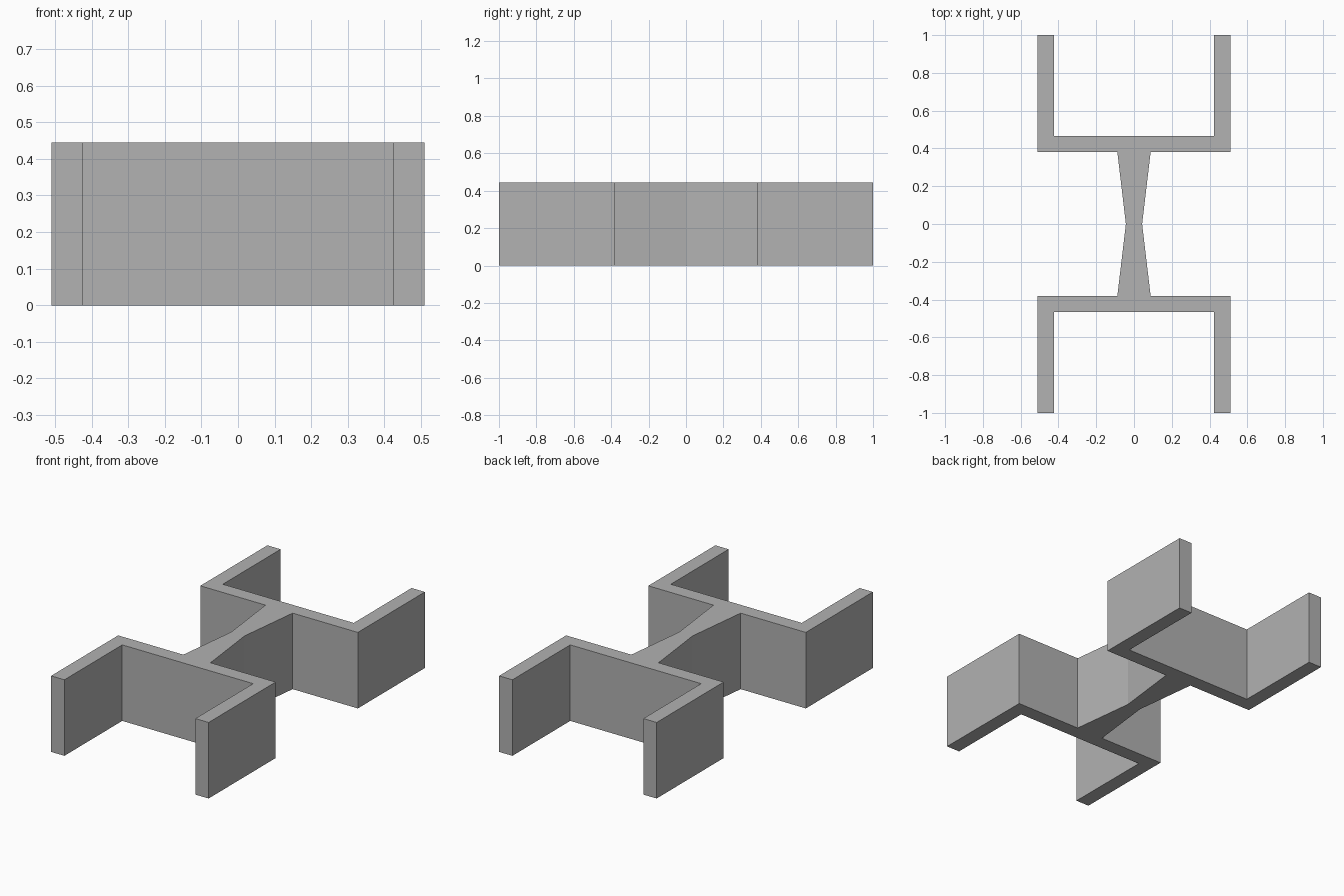
import bpy
import bmesh

cube = bpy.data.objects.get("Cube")
if cube:
    bpy.data.objects.remove(cube, do_unlink=True)

HEIGHT = 0.445
GREY = (0.445, 0.445, 0.445, 1.0)

mat = bpy.data.materials.new("plain grey")
mat.use_nodes = True
mat.diffuse_color = GREY
mat.node_tree.nodes["Principled BSDF"].inputs["Base Color"].default_value = GREY

# Quarter of the plan outline: waist, web flare, crossbar, prong
quarter = [(0.043, 0), (0.088, 0.38), (0.51, 0.38), (0.51, 1.0),
           (0.424, 1.0), (0.424, 0.465)]

# Reflect the quarter into a closed outline
back_half = quarter + [(-x, y) for x, y in reversed(quarter)]
front_half = [(-x, -y) for x, y in back_half[1:-1]]
outline = back_half + front_half

# Extrude the outline into one solid double-forked block
bm = bmesh.new()
base = bm.faces.new([bm.verts.new((x, y, 0)) for x, y in outline])
top = bmesh.ops.extrude_face_region(bm, geom=[base], use_keep_orig=True)
top_verts = [g for g in top["geom"] if isinstance(g, bmesh.types.BMVert)]
bmesh.ops.translate(bm, verts=top_verts, vec=(0, 0, HEIGHT))
bmesh.ops.recalc_face_normals(bm, faces=bm.faces[:])

mesh = bpy.data.meshes.new("double_fork_connector")
bm.to_mesh(mesh)
bm.free()
mesh.materials.append(mat)
connector = bpy.data.objects.new("double_fork_connector", mesh)
bpy.context.collection.objects.link(connector)
